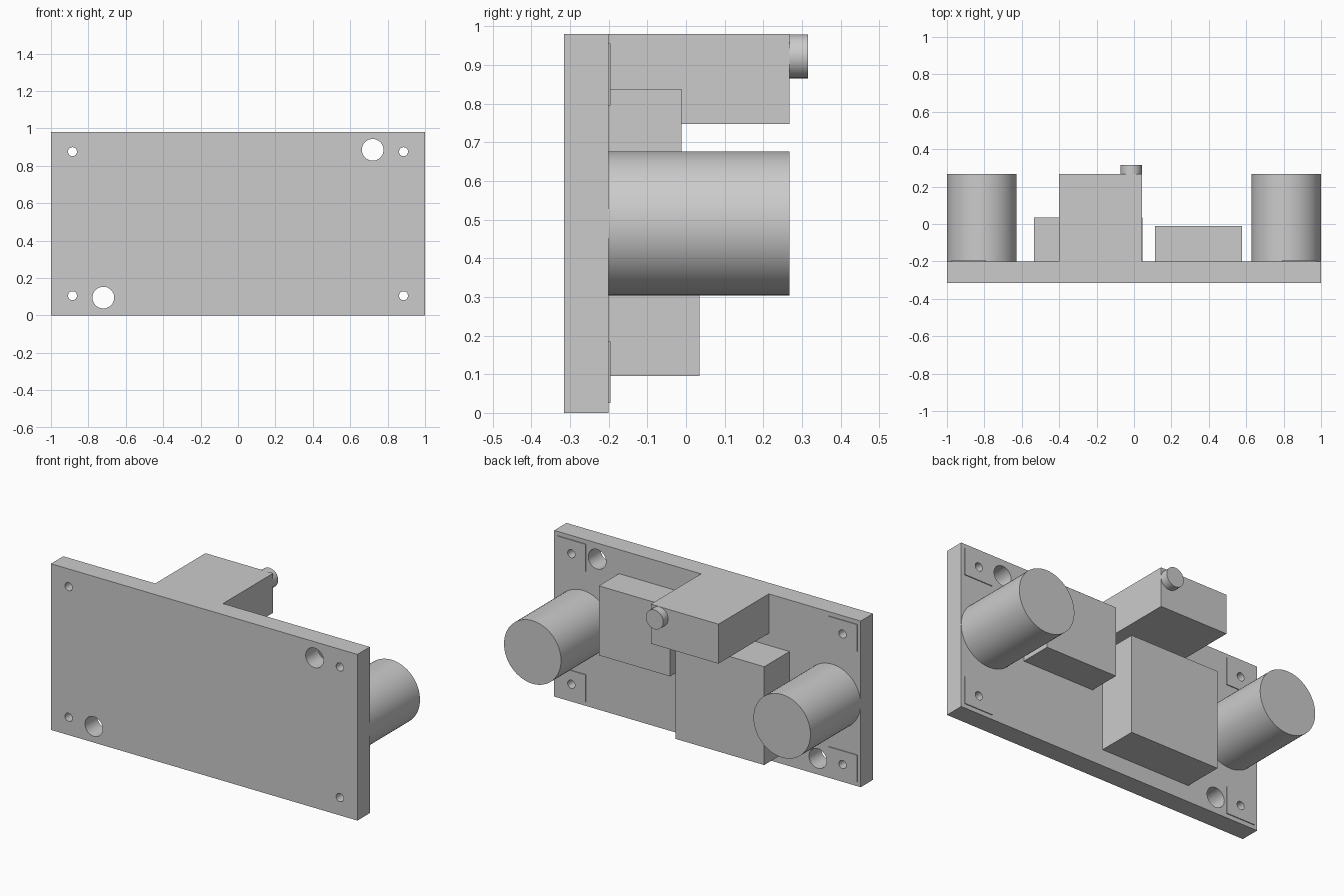
import bpy
import math

if "Cube" in bpy.data.objects:
    bpy.data.objects.remove(bpy.data.objects["Cube"])

grey = bpy.data.materials.new("plain grey")
grey.use_nodes = True
grey.diffuse_color = (0.6, 0.6, 0.6, 1)
grey.node_tree.nodes["Principled BSDF"].inputs["Base Color"].default_value = (0.6, 0.6, 0.6, 1)

FRONT, BACK, TOP = -0.315, -0.2, 0.98


def box(name, x, y, z):
    """Box spanning the given (low, high) ranges."""
    bpy.ops.mesh.primitive_cube_add(size=1, location=[(a + b) / 2 for a, b in (x, y, z)])
    ob = bpy.context.object
    ob.name = name
    ob.scale = [b - a for a, b in (x, y, z)]
    bpy.ops.object.transform_apply(location=False, rotation=False, scale=True)
    ob.data.materials.append(grey)
    return ob


def cylinder(name, x, z, radius, y, sides=64):
    """Smooth cylinder lying along y."""
    bpy.ops.mesh.primitive_cylinder_add(
        vertices=sides, radius=radius, depth=y[1] - y[0],
        location=(x, sum(y) / 2, z), rotation=(math.pi / 2, 0, 0))
    ob = bpy.context.object
    ob.name = name
    ob.data.materials.append(grey)
    bpy.ops.object.shade_smooth_by_angle(angle=math.radians(30))
    return ob


def drill(ob, x, z, radius):
    """Cut a round through-hole along y."""
    cutter = cylinder("hole_cutter", x, z, radius, (-0.5, 0.5), 32)
    cutter.hide_render = True
    mod = ob.modifiers.new("hole", 'BOOLEAN')
    mod.operation = 'DIFFERENCE'
    mod.solver = 'EXACT'
    mod.object = cutter
    bpy.ops.object.select_all(action='DESELECT')
    ob.select_set(True)
    bpy.context.view_layer.objects.active = ob
    bpy.ops.object.modifier_apply(modifier=mod.name)
    bpy.data.objects.remove(cutter)
    bpy.ops.object.shade_smooth_by_angle(angle=math.radians(30))


# Board with two large holes on a diagonal
board = box("board", (-1, 1), (FRONT, BACK), (0, TOP))
drill(board, 0.72, 0.885, 0.058)
drill(board, -0.72, 0.095, 0.058)

# Corner pads with mounting holes, and the two large round parts
for side, label in ((1, "left"), (-1, "right")):
    for z, level in ((0.105, "lower"), (0.875, "upper")):
        x = 0.885 * side
        pad = box(f"{level}_{label}_pad", (x - 0.093, x + 0.093),
                  (BACK - 0.01, BACK + 0.005), (z - 0.08, z + 0.08))
        for part in (board, pad):
            drill(part, x, z, 0.024)
    cylinder(f"{label}_drum", 0.814 * side, 0.49, 0.186, (BACK, 0.268))

# Block parts on the back
box("upper_block", (-0.4, 0.042), (BACK, 0.268), (0.747, TOP))
box("lower_block", (-0.535, 0.045), (BACK, 0.035), (0.096, 0.676))
box("side_block", (0.112, 0.577), (BACK, -0.012), (0.428, 0.838))

# Small round stub on the upper block
cylinder("stub", -0.015, 0.922, 0.057, (0.268, 0.315), 32)
